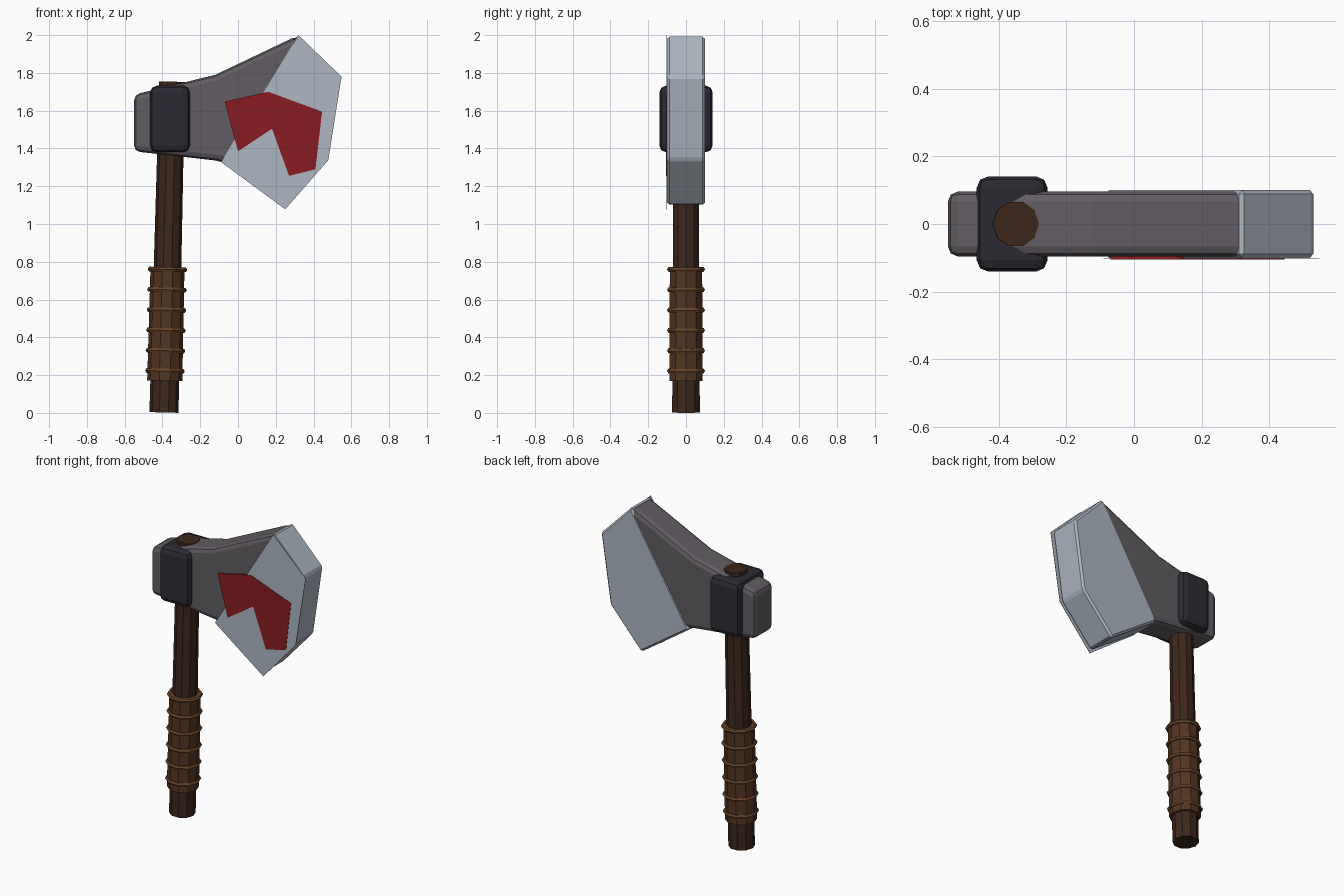
import bpy, bmesh, math
from mathutils import Vector

if "Cube" in bpy.data.objects:
    bpy.data.objects.remove(bpy.data.objects["Cube"])

def material(name, r, g, b):
    m = bpy.data.materials.new(name)
    m.diffuse_color = (r, g, b, 1)
    m.use_nodes = True
    m.node_tree.nodes["Principled BSDF"].inputs["Base Color"].default_value = m.diffuse_color
    return m

STEEL = material("steel", .42, .47, .54)
IRON = material("dark_iron", .12, .108, .122)
BLACK = material("black_iron", .024, .023, .032)
RED = material("red_paint", .25, .012, .015)
WOOD = material("wood", .048, .020, .011)
LEATHER = material("leather", .088, .036, .015)
CORD = material("cord", .14, .058, .022)

def bevel(ob, width, segments):
    m = ob.modifiers.new("bevel", 'BEVEL')
    m.width, m.segments = width, segments
    m.limit_method = 'ANGLE'
    m.angle_limit = math.radians(25)

def plate(name, pts, y0, y1, mat, width=0, segments=2):
    """Extrude an xz outline from y0 to y1."""
    bm = bmesh.new()
    face = bm.faces.new([bm.verts.new((x, y0, z)) for x, z in pts])
    ext = bmesh.ops.extrude_face_region(bm, geom=[face])["geom"]
    bmesh.ops.translate(bm, vec=(0, y1 - y0, 0),
                        verts=[v for v in ext if isinstance(v, bmesh.types.BMVert)])
    bmesh.ops.recalc_face_normals(bm, faces=bm.faces)
    me = bpy.data.meshes.new(name)
    bm.to_mesh(me)
    bm.free()
    me.materials.append(mat)
    ob = bpy.data.objects.new(name, me)
    bpy.context.collection.objects.link(ob)
    if width:
        bevel(ob, width, segments)
    return ob

# Head: heavy iron core running from the poll into the blade
plate("head", [(-.55, 1.385), (-.55, 1.685), (-.12, 1.79), (.315, 1.997), (.525, 1.78),
               (.46, 1.345), (.25, 1.105), (-.09, 1.333)], -.096, .096, IRON, .03)

# Steel blade, with a wider sharp-edged cheek plate on the front
plate("blade", [(.317, 2.0), (.532, 1.78), (.467, 1.34), (.25, 1.097), (-.09, 1.33)],
      -.1, .1, STEEL, .012, 1)
plate("blade_cheek", [(.32, 2.0), (.548, 1.78), (.478, 1.338), (.25, 1.078), (-.09, 1.328)],
      -.1025, -.1, STEEL)

# Painted bent stripe
plate("painted_stripe", [(-.07, 1.648), (.16, 1.70), (.445, 1.595), (.41, 1.29),
                         (.27, 1.255), (.18, 1.505), (0, 1.385)], -.105, -.09, RED)

# Collar around the eye
plate("collar", [(-.465, 1.38), (-.255, 1.38), (-.255, 1.732), (-.465, 1.732)],
      -.141, .141, BLACK, .035, 2)

# Leaning ten-sided handle, grip and cord rings share one axis
BOTTOM, TOP = Vector((-.392, 0, .002)), Vector((-.349, 0, 1.754))
AXIS = TOP - BOTTOM
LEAN = math.atan2(AXIS.x, AXIS.z)

def on_axis(z):
    return BOTTOM + AXIS * ((z - BOTTOM.z) / AXIS.z)

def shaft(name, z0, z1, r0, r1, mat):
    bpy.ops.mesh.primitive_cone_add(vertices=10, radius1=r0, radius2=r1, depth=z1 - z0,
                                    location=on_axis((z0 + z1) / 2))
    ob = bpy.context.object
    ob.name = name
    ob.rotation_mode = 'ZYX'
    ob.rotation_euler = (0, 0, math.pi / 2)
    ob.rotation_mode = 'XYZ'
    # turn about own axis to put corners on x, then lean
    for v in ob.data.vertices:
        v.co = Vector((v.co.y, -v.co.x, v.co.z))
    ob.rotation_euler = (0, LEAN, 0)
    ob.data.materials.append(mat)

shaft("handle", .002, 1.754, .077, .068, WOOD)
shaft("grip", .17, .77, .093, .090, LEATHER)

for i in range(6):
    bpy.ops.mesh.primitive_torus_add(major_segments=10, minor_segments=6, major_radius=.091,
                                     minor_radius=.014, location=on_axis(.222 + .1075 * i),
                                     rotation=(0, LEAN, 0))
    ring = bpy.context.object
    ring.name = f"grip_ring_{i + 1}"
    ring.data.materials.append(CORD)
